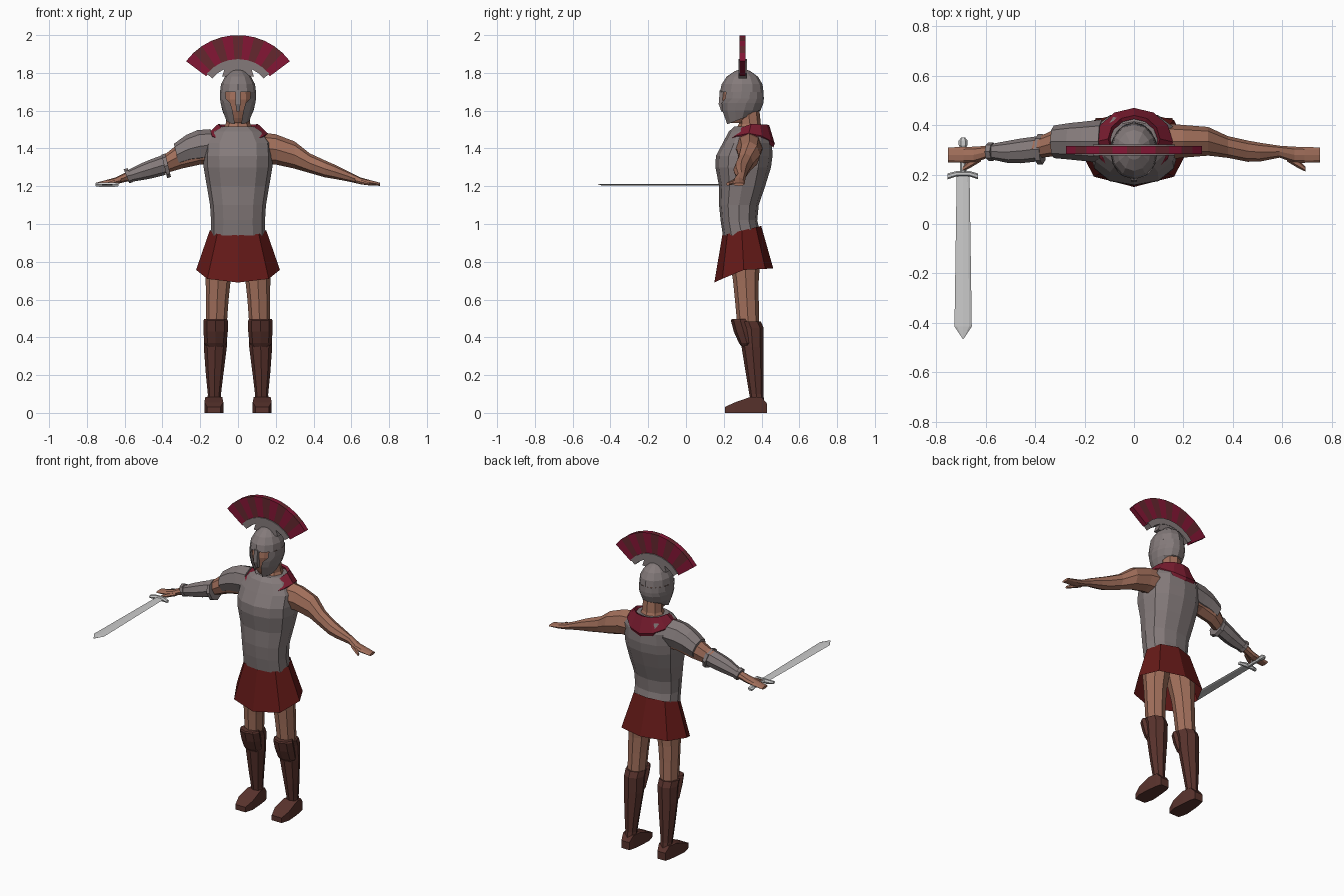
import bpy, bmesh
from math import sin, cos, pi, radians


def mat(name, r, g, b):
    m = bpy.data.materials.new(name)
    m.diffuse_color = (r, g, b, 1)
    return m


SKIN = mat("skin", .36, .16, .105)
STEEL = mat("armour_steel", .23, .195, .195)
BLADE = mat("sword_steel", .55, .55, .55)
CLOTH = mat("collar_cloth", .2, .012, .03)
SKIRT = mat("skirt_cloth", .13, .01, .009)
LEATHER = mat("boot_leather", .1, .033, .026)
CREST = mat("crest_red", .23, .008, .035)
CREST2 = mat("crest_dark", .13, .02, .028)


def finish(name, bm, *mats):
    bmesh.ops.recalc_face_normals(bm, faces=bm.faces)
    me = bpy.data.meshes.new(name)
    bm.to_mesh(me)
    bm.free()
    for m in mats:
        me.materials.append(m)
    ob = bpy.data.objects.new(name, me)
    bpy.context.collection.objects.link(ob)
    return ob


def spow(v, p):
    return (abs(v) ** p) * (1 if v >= 0 else -1)


def loft(name, axis, n, m, rings, side=1, flat=False, caps=True, p=1, shift=None, gaps=None):
    """Skin rings (along, c1, c2, r1, r2); shift[k](s) slides ring k along the axis,
    gaps[k] leaves ring k open by that half angle at the front."""
    bm = bmesh.new()
    off = pi / n if flat else 0
    k = 1 / cos(off)
    rows = []
    for j, (a, c1, c2, r1, r2) in enumerate(rings):
        row = []
        for i in range(n):
            t = 2 * pi * i / n + off
            if gaps:
                g = radians(gaps[j])
                t = -pi / 2 + g + (2 * pi - 2 * g) * i / (n - 1)
            s = sin(t)
            u, v = c1 + r1 * k * spow(cos(t), p), c2 + r2 * k * spow(s, p)
            w = a + (shift[j](s) if shift and shift[j] else 0)
            co = {"Z": (u, v, w), "X": (w, u, v), "Y": (u, w, v)}[axis]
            row.append(bm.verts.new((co[0] * side, co[1], co[2])))
        rows.append(row)
    for A, B in zip(rows, rows[1:]):
        for i in range(n - 1 if gaps else n):
            q = (i + 1) % n
            bm.faces.new((A[i], A[q], B[q], B[i]))
    if caps and not gaps:
        bm.faces.new(rows[0])
        bm.faces.new(rows[-1])
    return finish(name, bm, m)


def fan(name, r0, r1, ang, n, half, mats, y=.3, zc=1.657):
    """Arched strip in the xz plane with alternating materials."""
    bm = bmesh.new()
    rows = []
    for i in range(n + 1):
        a = radians(-ang + 2 * ang * i / n)
        rows.append([bm.verts.new((r * sin(a), y + d, zc + r * cos(a)))
                     for r, d in ((r0, -half), (r1, -half), (r1, half), (r0, half))])
    for i, (A, B) in enumerate(zip(rows, rows[1:])):
        for j in range(4):
            f = bm.faces.new((A[j], A[(j + 1) % 4], B[(j + 1) % 4], B[j]))
            f.material_index = i % len(mats)
    bm.faces.new(rows[0])
    bm.faces.new(rows[-1])
    finish(name, bm, *mats)


# Body: cuirass, skirt, collar
loft("cuirass", "Z", 12, STEEL, [
    (.94, 0, .295, .145, .10), (1.02, 0, .28, .143, .097), (1.10, 0, .28, .148, .105),
    (1.20, 0, .297, .165, .122), (1.30, 0, .303, .182, .147), (1.36, 0, .308, .183, .15),
    (1.43, 0, .325, .178, .13), (1.49, 0, .335, .135, .108), (1.515, 0, .335, .09, .08)], p=.88)
loft("skirt", "Z", 8, SKIRT, [
    (.965, 0, .295, .15, .103), (.757, 0, .306, .222, .156)], caps=False, p=.9,
    shift=[lambda s: .025 * s, lambda s: .067 * s if s < 0 else .008 * s])
loft("collar", "Z", 12, CLOTH, [
    (1.465, 0, .332, .150, .130), (1.48, 0, .332, .158, .138), (1.53, 0, .345, .105, .095),
    (1.50, 0, .345, .09, .08)], caps=False,
    shift=[lambda s: -.06 * s * s, lambda s: -.055 * s * s,
           lambda s: .035 * s if s < 0 else -.005 * s, lambda s: .02 * s])
loft("neck", "Z", 8, SKIN, [
    (1.45, 0, .335, .11, .10), (1.53, 0, .338, .065, .058), (1.64, 0, .325, .055, .06)])

# Head and helmet
loft("head", "Z", 12, SKIN, [
    (1.535, 0, .28, .038, .048), (1.56, 0, .285, .055, .068), (1.60, 0, .29, .074, .09),
    (1.66, 0, .295, .084, .106), (1.72, 0, .295, .08, .098)])
loft("helmet_dome", "Z", 12, STEEL, [
    (1.70, 0, .295, .095, .115), (1.74, 0, .297, .09, .108), (1.78, 0, .298, .069, .083),
    (1.81, 0, .30, .036, .04), (1.82, 0, .30, .01, .01)])
loft("helmet_cheek_guard", "Z", 13, STEEL, [
    (1.70, 0, .295, .095, .115), (1.665, 0, .295, .096, .117), (1.64, 0, .294, .094, .116),
    (1.60, 0, .29, .084, .104), (1.555, 0, .288, .064, .072)],
    gaps=[44, 42, 25, 20, 15], shift=[None, None, None, None, lambda s: .028 * s])
loft("nose_guard", "Z", 4, STEEL, [
    (1.595, 0, .197, .008, .010), (1.635, 0, .185, .013, .012), (1.71, 0, .191, .012, .012)],
    flat=True)
fan("crest_base", .178, .216, 50, 8, .022, [STEEL])
loft("crest_support", "Z", 4, STEEL, [(1.78, 0, .3, .085, .02), (1.85, 0, .3, .06, .02)], flat=True)
fan("crest", .21, .343, 53.3, 11, .016, [CREST, CREST2])

# Limbs, mirrored left and right
for s, tag in ((1, "left"), (-1, "right")):
    loft(tag + "_thigh", "Z", 8, SKIN, [
        (.46, .115, .33, .055, .058), (.60, .11, .322, .06, .063), (.70, .105, .317, .066, .068),
        (.85, .09, .31, .085, .085), (.97, .07, .30, .065, .075)], s)
    loft(tag + "_boot_shaft", "Z", 8, LEATHER, [
        (.04, .125, .382, .036, .036), (.10, .125, .372, .035, .037), (.20, .124, .364, .046, .046),
        (.35, .12, .352, .061, .058), (.45, .118, .345, .063, .066), (.485, .118, .33, .063, .066)], s)
    loft(tag + "_knee_plate", "Z", 8, LEATHER, [
        (.35, .12, .325, .045, .03), (.37, .12, .322, .06, .042), (.43, .118, .305, .064, .052),
        (.488, .118, .288, .065, .05), (.497, .118, .288, .06, .046)], s)
    loft(tag + "_foot", "Y", 4, LEATHER, [
        (.207, .128, .016, .035, .016), (.26, .128, .028, .05, .028), (.34, .128, .042, .045, .042),
        (.40, .127, .042, .037, .042), (.43, .127, .024, .028, .024)], s, flat=True)
    loft(tag + "_arm", "X", 8, SKIN, [
        (.12, .333, 1.40, .075, .085), (.20, .335, 1.395, .066, .08), (.30, .335, 1.365, .058, .072),
        (.38, .312, 1.322, .044, .052), (.46, .295, 1.292, .043, .045), (.51, .291, 1.277, .038, .038),
        (.59, .293, 1.25, .024, .026), (.65, .28, 1.228, .033, .018), (.69, .28, 1.22, .032, .015),
        (.753, .28, 1.21, .03, .008)], s)
    loft(tag + "_thumb", "X", 6, SKIN, [
        (.62, .268, 1.23, .015, .012), (.66, .247, 1.22, .018, .012), (.695, .222, 1.212, .01, .008)], s)


# Sword-arm armour
def tilt(u):
    return .015 * u


loft("pauldron", "X", 8, STEEL, [
    (.13, .335, 1.42, .088, .082), (.20, .335, 1.412, .08, .085), (.26, .335, 1.397, .074, .074),
    (.325, .333, 1.366, .066, .058)], -1, shift=[tilt] * 4)
loft("bracer", "X", 8, STEEL, [
    (.385, .305, 1.315, .051, .055), (.46, .296, 1.292, .05, .051), (.51, .292, 1.277, .045, .045),
    (.58, .293, 1.254, .031, .033)], -1)
for name, x, y, z, r in (("bracer_upper_rim", .38, .302, 1.308, .062),
                         ("bracer_lower_rim", .58, .293, 1.256, .037)):
    loft(name, "X", 8, STEEL, [(x - .01, y, z + .003, r, r), (x + .01, y, z - .003, r, r)],
         -1, shift=[tilt] * 2)

# Sword
X, Z = -.692, 1.208
loft("sword_blade", "Y", 8, BLADE, [
    (.2, X, Z, .026, .005), (-.415, X, Z, .035, .005), (-.465, X, Z, .002, .002)])
loft("sword_guard", "X", 6, BLADE, [
    (-.755, .193, Z, .012, .009), (-.72, .203, Z, .011, .015),
    (-.664, .203, Z, .011, .015), (-.632, .193, Z, .012, .009)])
loft("sword_grip", "Y", 6, BLADE, [
    (.2, X, Z, .013, .011), (.31, X, Z, .012, .011), (.32, X, Z, .018, .014),
    (.338, X, Z, .018, .014), (.35, X, Z, .008, .007)])
